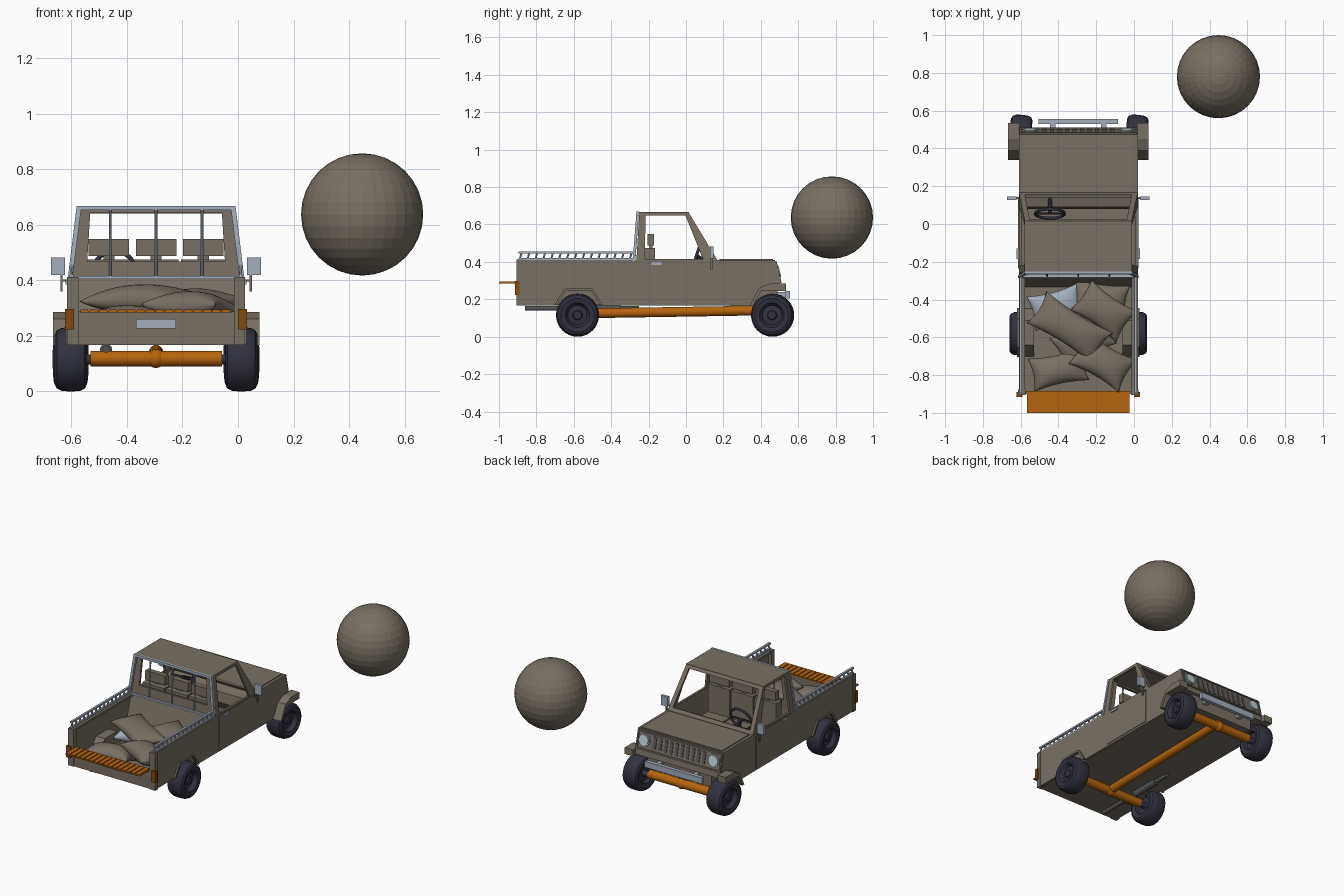
import bpy, bmesh, math
from mathutils import Vector, Matrix

if "Cube" in bpy.data.objects:
    bpy.data.objects.remove(bpy.data.objects["Cube"])

XC = -0.295          # truck centre line

def mat(name, r, g, b):
    m = bpy.data.materials.new(name)
    m.diffuse_color = (r, g, b, 1)
    m.use_nodes = True
    m.node_tree.nodes["Principled BSDF"].inputs["Base Color"].default_value = m.diffuse_color
    return m

BODY = mat("khaki grey", 0.19, 0.16, 0.125)
ORANGE = mat("orange", 0.46, 0.13, 0.004)
AMBER = mat("dark amber", 0.22, 0.07, 0.005)
METAL = mat("light steel", 0.36, 0.42, 0.50)
RUBBER = mat("dark rubber", 0.032, 0.032, 0.052)
PIPE = mat("dark grey", 0.09, 0.09, 0.09)
LAMP = mat("lamp glass", 0.50, 0.62, 0.65)

def finish(name, bm, m, mirror=False, smooth=False, dx=XC):
    if mirror:
        d = bmesh.ops.duplicate(bm, geom=bm.verts[:] + bm.edges[:] + bm.faces[:])
        for v in d["geom"]:
            if isinstance(v, bmesh.types.BMVert):
                v.co.x *= -1
    bmesh.ops.recalc_face_normals(bm, faces=bm.faces[:])
    me = bpy.data.meshes.new(name)
    bm.to_mesh(me)
    bm.free()
    o = bpy.data.objects.new(name, me)
    o.location.x = dx
    me.materials.append(m)
    bpy.context.collection.objects.link(o)
    if smooth:
        bpy.ops.object.select_all(action='DESELECT')
        o.select_set(True)
        bpy.context.view_layer.objects.active = o
        bpy.ops.object.shade_smooth_by_angle(angle=math.radians(35))
    return o

def prism(bm, pts, axis, a, b):
    f = (lambda p, t: (t, p[0], p[1])) if axis == 'x' else (lambda p, t: (p[0], p[1], t))
    A = [bm.verts.new(f(p, a)) for p in pts]
    B = [bm.verts.new(f(p, b)) for p in pts]
    bm.faces.new(A)
    bm.faces.new(B[::-1])
    for i in range(len(pts)):
        j = (i + 1) % len(pts)
        bm.faces.new((A[i], B[i], B[j], A[j]))

def box(bm, x0, x1, y0, y1, z0, z1):
    prism(bm, [(x0, y0), (x1, y0), (x1, y1), (x0, y1)], 'z', z0, z1)

def tube(bm, p, q, r, n=16):
    p, q = Vector(p), Vector(q)
    M = Matrix.Translation((p + q) / 2) @ (q - p).to_track_quat('Z', 'Y').to_matrix().to_4x4()
    bmesh.ops.create_cone(bm, cap_ends=True, segments=n, radius1=r, radius2=r,
                          depth=(q - p).length, matrix=M)

def ring(bm, outer, inner, d):
    d = Vector(d)
    L = [[bm.verts.new(Vector(p) + k) for p in pts]
         for pts, k in ((outer, d * 0), (inner, d * 0), (inner, d), (outer, d))]
    for i in range(len(outer)):
        j = (i + 1) % len(outer)
        for a in range(4):
            A, B = L[a], L[(a + 1) % 4]
            bm.faces.new((A[i], A[j], B[j], B[i]))

def boxes(name, m, lst, mirror=False):
    bm = bmesh.new()
    for b in lst:
        box(bm, *b)
    return finish(name, bm, m, mirror)

def prisms(name, m, pts, a, b, mirror=False, axis='x'):
    bm = bmesh.new()
    prism(bm, pts, axis, a, b)
    return finish(name, bm, m, mirror)

# lower body: side panels with wheel arches, floor with wheel notches
side = [(-.90, .168), (-.70, .168), (-.645, .25), (-.505, .25), (-.45, .168), (.345, .165),
        (.385, .25), (.51, .25), (.505, .28), (.475, .41), (-.90, .41)]
prisms("side_panel", BODY, side, .300, .315, True)
floor = [(0, -.89), (.3, -.89), (.3, -.70), (.235, -.70), (.235, -.45), (.3, -.45),
         (.3, .345), (.235, .345), (.235, .49), (0, .49)]
prisms("floor", BODY, floor + [(-x, y) for x, y in floor[-2:0:-1]], .166, .181, axis='z')
prisms("rear_wheel_well", BODY, [(-.71, .17), (-.64, .262), (-.51, .262), (-.44, .17)], .235, .301, True)
prisms("engine_block", BODY, [(.16, .25), (.51, .25), (.505, .28), (.475, .409), (.16, .409)], -.301, .301)
boxes("lower_front", BODY, [(-.235, .235, .16, .49, .175, .255)])
boxes("hood_lid", BODY, [(-.295, .295, .18, .465, .405, .415)])
boxes("door", BODY, [(.31, .319, -.235, .14, .18, .405)], True)
boxes("door_handle", METAL, [(.315, .326, -.185, -.13, .384, .40)], True)
prisms("front_fender", BODY, [(.34, .165), (.39, .26), (.45, .285), (.535, .285), (.535, .243),
                              (.40, .243), (.36, .165)], .31, .372, True)
prisms("rear_fender", BODY, [(-.705, .17), (-.65, .257), (-.50, .257), (-.445, .17), (-.46, .17),
                             (-.508, .246), (-.642, .246), (-.69, .17)], .31, .325, True)

# bed
prisms("cab_back_wall", BODY, [(-.25, .18), (-.335, .18), (-.27, .41), (-.25, .41)], -.301, .301)
boxes("rear_panel", BODY, [(-.301, .301, -.899, -.885, .166, .288)])
boxes("bed_edge", BODY, [(.283, .301, -.899, -.27, .395, .409),
                         (.28, .32, -.905, -.875, .166, .412)], True)
boxes("number_plate", METAL, [(-.072, .072, -.906, -.898, .227, .26)])
boxes("tail_light", AMBER, [(.295, .328, -.915, -.89, .222, .297)], True)
boxes("tailgate", ORANGE, [(-.272, .272, -1, -.885, .284, .29)] +
      [(-.272 + i * .034, -.245 + i * .034, -.998, -.887, .288, .294) for i in range(16)])
bm = bmesh.new()
for z in (.416, .45):
    box(bm, .298, .312, -.895, -.28, z - .006, z + .005)
for i in range(15):
    y = -.89 + i * .042
    tube(bm, (.305, y, .412), (.305, y + .012, .452), .005, 6)
finish("bed_rail", bm, METAL, True)

# cab frame
bm = bmesh.new()
ring(bm, [(.315, -.265, .408), (.315, .165, .408), (.283, .015, .663), (.283, -.25, .663)],
     [(.314, -.222, .416), (.314, .09, .416), (.285, -.003, .648), (.285, -.215, .648)], (-.014, 0, 0))
finish("side_window_frame", bm, BODY, True)
bm = bmesh.new()
ring(bm, [(-.305, -.264, .408), (.305, -.264, .408), (.280, -.248, .660), (-.280, -.248, .660)],
     [(-.248, -.26, .468), (.248, -.26, .468), (.237, -.249, .643), (-.237, -.249, .643)], (0, .014, 0))
finish("rear_window_frame", bm, BODY)
bm = bmesh.new()
ring(bm, [(-.313, .168, .408), (.313, .168, .408), (.282, .016, .662), (-.282, .016, .662)],
     [(-.283, .155, .43), (.283, .155, .43), (.257, .025, .645), (-.257, .025, .645)], (0, -.014, -.004))
finish("windshield_frame", bm, BODY)
boxes("roof", BODY, [(-.284, .284, -.252, .016, .653, .667)])

# roll bar and window bars behind the cab
bm = bmesh.new()
ring(bm, [(-.318, -.285, .405), (.318, -.285, .405), (.286, -.265, .668), (-.286, -.265, .668)],
     [(-.300, -.284, .415), (.300, -.284, .415), (.270, -.266, .653), (-.270, -.266, .653)], (0, .014, 0))
for x in (-.165, 0, .165):
    tube(bm, (x, -.275, .41), (x, -.26, .658), .005, 8)
finish("roll_bar", bm, METAL)

# cab interior
bm = bmesh.new()
for x in (-.17, 0, .17):
    box(bm, x - .08, x + .08, -.225, -.165, .25, .475)
    box(bm, x - .073, x + .073, -.205, -.17, .487, .548)
    box(bm, x - .02, x + .02, -.195, -.18, .47, .49)
    box(bm, x - .08, x + .08, -.22, .0, .18, .29)
finish("seat", bm, BODY)
prisms("dashboard", BODY, [(.165, .25), (.11, .27), (.08, .32), (.09, .385), (.165, .405)], -.3, .3)
bpy.ops.mesh.primitive_torus_add(location=(XC - .15, .055, .43), rotation=(math.radians(72), 0, 0),
                                 major_radius=.078, minor_radius=.008, major_segments=24, minor_segments=8)
sw = bpy.context.object
sw.name = "steering_wheel"
sw.data.materials.append(RUBBER)
bpy.ops.object.shade_smooth()
bm = bmesh.new()
tube(bm, (-.15, .055, .43), (-.15, .14, .385), .012, 10)
tube(bm, (-.225, .055, .43), (-.075, .055, .43), .006, 8)
tube(bm, (-.15, .055, .43), (-.15, .075, .358), .006, 8)
finish("steering_column", bm, RUBBER)

# side mirrors
boxes("mirror", METAL, [(.328, .378, .128, .146, .418, .482)], True)
boxes("mirror_arm", BODY, [(.31, .345, .132, .142, .395, .402), (.337, .345, .132, .142, .36, .42)], True)

# front: grille, lamps, bumper
slope = lambda z, o: .505 - (z - .28) * .03 / .13 + o
bm = bmesh.new()
for i in range(10):
    x = -.18 + i * .04
    prism(bm, [(slope(.31, -.004), .31), (slope(.31, .004), .31),
               (slope(.385, .004), .385), (slope(.385, -.004), .385)], 'x', x - .011, x + .011)
finish("grille_slot", bm, PIPE)
bm = bmesh.new()
ring(bm, [(s * .31, slope(z, 0), z) for s, z in ((-1, .288), (1, .288), (1, .404), (-1, .404))],
     [(s * .30, slope(z, 0), z) for s, z in ((-1, .297), (1, .297), (1, .396), (-1, .396))], (0, .008, 0))
finish("grille_frame", bm, BODY)
n = Vector((0, .13, .03)).normalized()
p = Vector((.255, slope(.348, 0), .348))
bm = bmesh.new()
tube(bm, p - n * .01, p + n * .008, .04, 24)
finish("lamp_rim", bm, METAL, True)
bm = bmesh.new()
tube(bm, p, p + n * .013, .032, 24)
finish("headlamp", bm, LAMP, True)
boxes("bumper", METAL, [(-.21, .21, .53, .555, .205, .245), (-.15, -.12, .48, .535, .21, .24),
                        (.12, .15, .48, .535, .21, .24)])

# running gear
bm = bmesh.new()
for y in (-.58, .463):
    tube(bm, (-.237, y, .118), (.237, y, .118), .028, 20)
    bmesh.ops.create_uvsphere(bm, u_segments=16, v_segments=10, radius=.034,
                              matrix=Matrix.Translation((0, y, .118)))
tube(bm, (0, -.58, .124), (0, .463, .141), .026, 20)
finish("axle_and_shaft", bm, ORANGE, smooth=True)
bm = bmesh.new()
tube(bm, (-.18, -.86, .152), (-.18, -.25, .152), .013, 14)
tube(bm, (-.18, -.55, .150), (-.18, -.35, .150), .022, 14)
finish("exhaust", bm, PIPE, smooth=True)

# wheels: lathed tyre and hub profile (radius, across)
prof = [(0, .04), (.022, .04), (.026, .03), (.052, .026), (.058, .04), (.066, .052), (.09, .058),
        (.105, .05), (.113, .034), (.115, .012), (.115, -.012), (.113, -.034), (.105, -.05),
        (.09, -.057), (.062, -.05), (.056, -.03), (.02, -.03), (.018, -.07), (0, -.07)]
for name, y in (("rear", -.58), ("front", .463)):
    for s in (-1, 1):
        bm = bmesh.new()
        vs = [bm.verts.new((s * a, 0, r)) for r, a in prof]
        es = [bm.edges.new(e) for e in zip(vs, vs[1:])]
        bmesh.ops.spin(bm, geom=vs + es, cent=(0, 0, 0), axis=(1, 0, 0),
                       angle=2 * math.pi, steps=32, use_duplicate=False)
        bmesh.ops.remove_doubles(bm, verts=bm.verts[:], dist=1e-4)
        o = finish(name + "_wheel", bm, RUBBER, smooth=True)
        o.location = (XC + s * .307, y, .115)
        o.rotation_euler.z = math.radians(-5 if y > 0 else 0)

# pillows: pinched cushions heaped in the bed
def pillow(x, y, z, L, W, T, rot, tilt, m):
    bm = bmesh.new()
    N = 14
    for s in (-1, 1):
        g = []
        for i in range(N + 1):
            for j in range(N + 1):
                u, v = math.sin((i / N - .5) * math.pi), math.sin((j / N - .5) * math.pi)
                h = ((1 - u * u) * (1 - v * v)) ** .45
                g.append(bm.verts.new((u * L / 2 * (1 - .1 * (1 - v * v)),
                                       v * W / 2 * (1 - .16 * (1 - u * u)), s * h * T / 2)))
        for i in range(N):
            for j in range(N):
                a = i * (N + 1) + j
                bm.faces.new((g[a], g[a + 1], g[a + N + 2], g[a + N + 1]))
    bmesh.ops.remove_doubles(bm, verts=bm.verts[:], dist=1e-5)
    o = finish("pillow", bm, m, smooth=True)
    o.location = (x, y, z)
    o.rotation_euler = (math.radians(tilt), 0, math.radians(rot))

pillow(-.18, -.40, .25, .30, .19, .11, -8, 0, BODY)
pillow(-.41, -.44, .25, .28, .19, .11, 15, 5, METAL)
pillow(-.27, -.62, .24, .30, .20, .11, 30, 0, BODY)
pillow(-.40, -.77, .25, .30, .18, .12, 12, -6, BODY)
pillow(-.16, -.46, .32, .30, .20, .10, -35, 6, BODY)
pillow(-.34, -.55, .33, .42, .20, .11, -32, 4, BODY)
pillow(-.165, -.73, .30, .31, .20, .12, -30, -8, BODY)

# ball beside the truck
bm = bmesh.new()
bmesh.ops.create_uvsphere(bm, u_segments=32, v_segments=16, radius=.22,
                          matrix=Matrix.Translation((.447, .78, .637)))
finish("ball", bm, BODY, dx=0)
